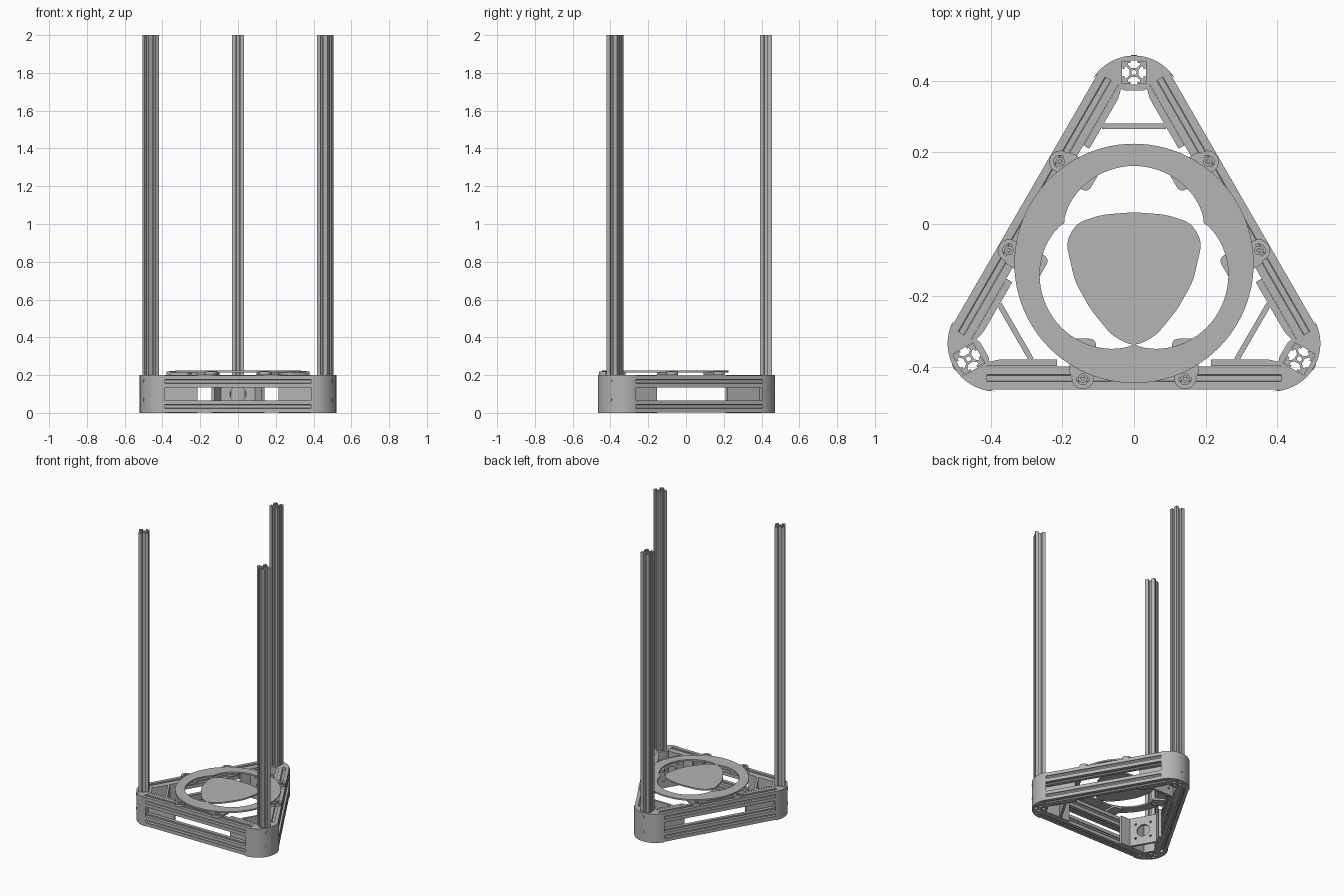
import bpy, bmesh
from math import pi, sin, cos, radians
from mathutils import Matrix, Vector

if "Cube" in bpy.data.objects:
    bpy.data.objects.remove(bpy.data.objects["Cube"])

grey = bpy.data.materials.new("plain grey")
grey.use_nodes = True
grey.diffuse_color = (0.46, 0.46, 0.46, 1)
grey.node_tree.nodes["Principled BSDF"].inputs["Base Color"].default_value = grey.diffuse_color

CENTRE = Matrix.Translation((0, -0.11, 0))
HEIGHT = 0.2
made = []


def move(x, y, z):
    return Matrix.Translation((x, y, z))


def circle(r, x=0, y=0, n=24):
    return [(x + r * cos(2 * pi * i / n), y + r * sin(2 * pi * i / n)) for i in range(n)]


def rounded(points, r, steps=5):
    """Soften every corner of a polygon."""
    out = []
    for i, p in enumerate(points):
        p = Vector(p)
        a = p + (Vector(points[i - 1]) - p).normalized() * r
        b = p + (Vector(points[(i + 1) % len(points)]) - p).normalized() * r
        for k in range(steps + 1):
            t = k / steps
            out.append(tuple(a * (1 - t) ** 2 + p * 2 * t * (1 - t) + b * t * t))
    return out


def box(x0, x1, y0, y1):
    return [(x0, y0), (x1, y0), (x1, y1), (x0, y1)]


def extrude(name, outlines, depth, matrix):
    """Solid from flat outlines (inner ones are holes), centred on its depth."""
    curve = bpy.data.curves.new(name, 'CURVE')
    curve.dimensions = '2D'
    curve.fill_mode = 'BOTH'
    curve.extrude = depth / 2
    for pts in outlines:
        s = curve.splines.new('POLY')
        s.points.add(len(pts) - 1)
        for sp, p in zip(s.points, pts):
            sp.co = (p[0], p[1], 0, 1)
        s.use_cyclic_u = True
        s.use_smooth = False
    temp = bpy.data.objects.new(name + "_helper", curve)
    bpy.context.scene.collection.objects.link(temp)
    dg = bpy.context.evaluated_depsgraph_get()
    mesh = bpy.data.meshes.new_from_object(temp.evaluated_get(dg))
    bpy.data.objects.remove(temp)
    bm = bmesh.new()
    bm.from_mesh(mesh)
    bmesh.ops.remove_doubles(bm, verts=bm.verts, dist=1e-5)
    bmesh.ops.recalc_face_normals(bm, faces=bm.faces)
    bm.to_mesh(mesh)
    bm.free()
    mesh.transform(matrix)
    mesh.name = name
    mesh.materials.clear()
    mesh.materials.append(grey)
    return mesh


def place(mesh, name, turn=0):
    ob = bpy.data.objects.new(name, mesh)
    bpy.context.scene.collection.objects.link(ob)
    ob.matrix_world = CENTRE @ Matrix.Rotation(turn, 4, 'Z')
    made.append(ob)


def place_three(mesh, name):
    for k, label in enumerate(("back", "right", "left")):
        place(mesh, label + "_" + name, k * 2 * pi / 3)


def slab(name, outlines, z0, z1):
    return extrude(name, outlines, z1 - z0, move(0, 0, (z0 + z1) / 2))


# Slotted extrusion section
quarter = [(3.9, 2.4), (6.3, 5), (8.2, 5), (8.2, 3), (10, 3), (10, 10),
           (3, 10), (3, 8.2), (5, 8.2), (5, 6.3), (2.4, 3.9)]
section = []
for k in range(4):
    turn = Matrix.Rotation(k * pi / 2, 2)
    section += [tuple(turn @ Vector(p) * 0.00325) for p in quarter]
profile = [section, circle(0.0068, n=16)]

# Upright posts
place_three(extrude("post", profile, 2, move(0, 0.533, 1)), "post")

# Horizontal beams, upper and lower
for label, z in (("lower", 0.0335), ("upper", HEIGHT - 0.0335)):
    m = move(0, -0.32, z) @ Matrix.Rotation(pi / 2, 4, 'Y')
    place_three(extrude("beam", profile, 0.82, m), label + "_beam")


# Corner brackets: rounded outside, arms along the beams, square post socket
def along(d, s):
    """Point at distance d from the centre and s along the side towards the corner."""
    n, t = Vector((cos(pi / 6), 0.5)), Vector((-0.5, cos(pi / 6)))
    return tuple(n * d + t * s)


arm = [along(0.352, 0.41), along(0.287, 0.41), along(0.287, 0.215),
       along(0.268, 0.215), along(0.268, 0.375), (0.036, 0.487), (0.024, 0.482)]
arc = [(0.134 * cos(radians(a)), 0.446 + 0.134 * sin(radians(a))) for a in range(150, 29, -6)]
outline = arc + arm + [(-x, y) for x, y in reversed(arm)]
socket = box(-0.0335, 0.0335, 0.4995, 0.5665)
place_three(slab("bracket", [outline, socket], 0, HEIGHT), "corner_bracket")

# Motor plates across each bracket
holes = [circle(0.042, n=32)] + [circle(0.007, x, y, 12) for x in (-0.05, 0.05) for y in (-0.05, 0.05)]
upright = Matrix.Rotation(pi / 2, 4, 'X')
plate = extrude("motor_plate", [box(-0.089, 0.089, -0.1, 0.1)] + holes, 0.015,
                move(0, 0.3825, HEIGHT / 2) @ upright)
place_three(plate, "motor_plate")

# Corner screws
for label, z in (("lower", 0.07), ("upper", 0.17)):
    place_three(extrude("screw", [circle(0.009, n=12)], 0.006, move(0, 0.579, z) @ upright),
                label + "_corner_screw")

# Bed clips with their screws
for label, s in (("a", -1), ("b", 1)):
    x = 0.143 * s
    tab = rounded(box(x - 0.037, x + 0.037, -0.32, -0.21), 0.02)
    place_three(slab("clip_tab", [tab], HEIGHT, 0.214), "clip_tab_" + label)
    place_three(slab("clip_disc", [circle(0.031, x, -0.32), circle(0.018, x, -0.32)],
                     HEIGHT, 0.218), "clip_disc_" + label)
    place_three(slab("clip_screw", [circle(0.013, x, -0.32, 16), circle(0.006, x, -0.32, 6)],
                     HEIGHT, 0.222), "clip_screw_" + label)

# Bed ring with a three-lobed opening
lobes = []
for i in range(96):
    a = 2 * pi * i / 96
    r = 0.225 + 0.047 * abs(cos(1.5 * (a - pi / 2))) ** 0.8
    lobes.append((r * cos(a), r * sin(a)))
place(slab("bed_ring", [circle(0.334, n=96), lobes], 0.215, 0.225), "bed_ring")

# Rounded triangular centre plate
half = [(0, 0.143), (0.09, 0.136), (0.16, 0.113), (0.19, 0.06),
        (0.165, -0.05), (0.12, -0.13), (0.06, -0.203), (0, -0.232)]
pick = half + [(-x, y) for x, y in reversed(half[1:-1])]
place(slab("centre_plate", [rounded(pick, 0.026)], 0.215, 0.225), "centre_plate")

# Smooth the round walls, keep the edges sharp
bpy.ops.object.select_all(action='DESELECT')
for ob in made:
    ob.select_set(True)
bpy.context.view_layer.objects.active = made[0]
bpy.ops.object.shade_smooth_by_angle(angle=radians(30))
